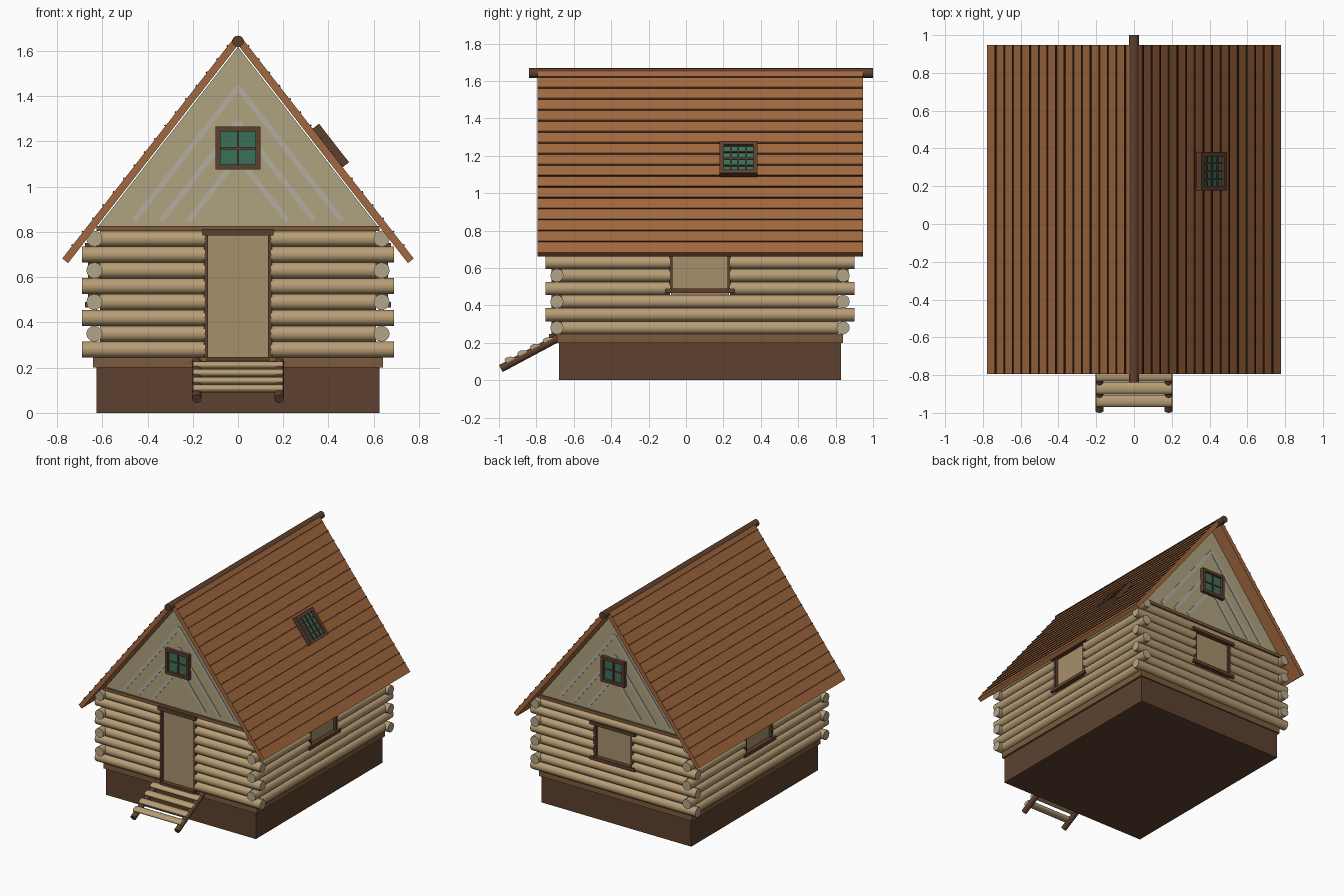
import bpy, bmesh
from math import atan, cos, pi, radians
from mathutils import Matrix, Vector

if "Cube" in bpy.data.objects:
    bpy.data.objects.remove(bpy.data.objects["Cube"])


def mat(name, r, g, b):
    m = bpy.data.materials.new(name)
    m.diffuse_color = (r, g, b, 1)
    m.use_nodes = True
    m.node_tree.nodes["Principled BSDF"].inputs["Base Color"].default_value = m.diffuse_color
    return m


LOG = mat("log_wood", .48, .34, .18)
END = mat("log_end", .45, .38, .26)
DOOR = mat("panel_wood", .39, .28, .15)
DARK = mat("dark_wood", .11, .05, .027)
BASE = mat("foundation_brown", .11, .053, .028)
SILL = mat("sill_brown", .20, .105, .045)
GABLE = mat("plaster", .43, .36, .21)
PALE = mat("pale_strip", .45, .42, .34)
ROOF = mat("roof_boards", .36, .14, .05)
LINE = mat("roof_batten", .06, .026, .012)
GLASS = mat("green_glass", .045, .16, .10)


class Part:
    """Collects boxes and logs in one mesh, placed through a matrix."""

    def __init__(self, name, M=Matrix(), *mats):
        self.name, self.M, self.mats, self.bm = name, M, mats, bmesh.new()

    def box(self, x0, x1, y0, y1, z0, z1, mi=0, rot=Matrix()):
        size = Matrix.Diagonal((x1 - x0, y1 - y0, z1 - z0, 1))
        mid = Matrix.Translation(((x0 + x1) / 2, (y0 + y1) / 2, (z0 + z1) / 2))
        r = bmesh.ops.create_cube(self.bm, size=1, matrix=mid @ rot @ size)
        for f in {f for v in r["verts"] for f in v.link_faces}:
            f.material_index = mi

    def log(self, a, b, r, flat=(1, 1), end=1, seg=12):
        a, b = Vector(a), Vector(b)
        d = b - a
        M = (Matrix.Translation((a + b) / 2) @ d.to_track_quat('Z', 'Y').to_matrix().to_4x4()
             @ Matrix.Diagonal((flat[0], flat[1], 1, 1)))
        res = bmesh.ops.create_cone(self.bm, cap_ends=True, segments=seg, radius1=r,
                                    radius2=r, depth=d.length, matrix=M)
        for f in {f for v in res["verts"] for f in v.link_faces}:
            f.smooth = len(f.verts) == 4
            f.material_index = 0 if f.smooth else end

    def done(self):
        self.bm.transform(self.M)
        bmesh.ops.recalc_face_normals(self.bm, faces=self.bm.faces)
        me = bpy.data.meshes.new(self.name)
        self.bm.to_mesh(me)
        self.bm.free()
        for m in self.mats:
            me.materials.append(m)
        ob = bpy.data.objects.new(self.name, me)
        bpy.context.collection.objects.link(ob)


# Foundation and sill beam
p = Part("foundation", Matrix(), BASE)
p.box(-.625, .625, -.68, .83, 0, .2)
p.done()
p = Part("sill_beam", Matrix(), SILL)
p.box(-.64, .64, -.69, .84, .2, .248)
p.done()


def place(x, y, deg):
    return Matrix.Translation((x, y, 0)) @ Matrix.Rotation(radians(deg), 4, 'Z')


FRONT, BACK = place(0, -.69, 0), place(0, .84, 180)
RIGHT, LEFT = place(.635, .075, 90), place(-.635, .075, -90)


def log_wall(name, M, long, short, long_row, half, cut_rows):
    """Eight stacked logs, every other one long, split around an opening."""
    w = Part(name, M, LOG, END)
    for i in range(8):
        z = .28 + .07 * i
        e = long if i % 2 == long_row else short
        if i in cut_rows:
            for s in (-1, 1):
                w.log((s * half, 0, z), (s * e, 0, z), .0355)
        else:
            w.log((-e, 0, z), (e, 0, z), .0355)
    w.done()


WINDOW_ROWS = range(3, 7)
log_wall("front_wall", FRONT, .69, .61, 0, .145, range(8))
log_wall("back_wall", BACK, .69, .61, 0, .16, WINDOW_ROWS)
log_wall("right_wall", RIGHT, .825, .74, 1, .16, WINDOW_ROWS)
log_wall("left_wall", LEFT, .825, .74, 1, .16, WINDOW_ROWS)

# Door with frame
p = Part("door", FRONT, DOOR)
p.box(-.135, .135, -.008, .012, .245, .79)
p.done()
p = Part("door_frame", FRONT, DARK)
for s in (-1, 1):
    p.box(s * .142 - .009, s * .142 + .009, -.028, .03, .245, .79)
p.box(-.158, .158, -.042, .03, .785, .812)
p.box(-.14, .14, -.042, .03, .218, .248)
p.done()

# Wall windows
for side, M in (("back", BACK), ("right", RIGHT), ("left", LEFT)):
    p = Part(side + "_window_panel", M, DOOR)
    p.box(-.155, .155, -.008, .012, .455, .735)
    p.done()
    p = Part(side + "_window_frame", M, DARK)
    for s in (-1, 1):
        p.box(s * .155 - .009, s * .155 + .009, -.028, .03, .465, .74)
    p.box(-.187, .187, -.042, .03, .465, .49)
    p.box(-.187, .187, -.042, .03, .728, .752)
    p.done()

# Gables with chevron strips, tie beam and small four-pane window
SLOPE = 1.284
A = atan(SLOPE)
for side, M in (("front", FRONT), ("back", BACK)):
    p = Part(side + "_gable", M, GABLE)
    tri = [(-.625, .815), (.625, .815), (0, 1.617)]
    f = p.bm.faces.new([p.bm.verts.new((x, -.012, z)) for x, z in tri])
    ext = bmesh.ops.extrude_face_region(p.bm, geom=[f], use_keep_orig=True)
    for v in ext["geom"]:
        if isinstance(v, bmesh.types.BMVert):
            v.co.y += .035
    p.done()
    p = Part(side + "_gable_strips", M, PALE)
    for top in (1.44, 1.285, 1.13):
        w = (top - .85) / SLOPE
        for s in (-1, 1):
            rot = Matrix.Rotation(s * A, 4, 'Y')
            h = w / cos(A) / 2
            cx, cz = s * w / 2, (top + .85) / 2
            p.box(cx - h, cx + h, -.016, -.010, cz - .012, cz + .012, rot=rot)
    p.done()
    p = Part(side + "_tie_beam", M, SILL)
    p.box(-.625, .625, -.025, .03, .803, .826)
    p.done()
    p = Part(side + "_gable_window", M, DARK, GLASS)
    p.box(-.09, .09, -.022, .02, 1.085, 1.255, 1)
    for s in (-1, 1):
        p.box(s * .088 - .011, s * .088 + .011, -.04, .02, 1.075, 1.265)
        p.box(-.098, .098, -.0395, .02, 1.17 + s * .084 - .011, 1.17 + s * .084 + .011)
    p.box(-.005, .005, -.03, .0, 1.085, 1.255)
    p.box(-.09, .09, -.029, .0, 1.165, 1.175)
    p.done()

# Roof: local x runs down the slope, local z points outward
RUN = .777 / cos(A)
DOWN = Matrix.Translation((0, 0, 1.68)) @ Matrix.Rotation(A, 4, 'Y')
for side, M in (("right", DOWN), ("left", Matrix.Diagonal((-1, 1, 1, 1)) @ DOWN)):
    p = Part(side + "_roof", M, ROOF)
    p.box(.018, RUN, -.793, .947, -.033, 0)
    p.done()
    p = Part(side + "_roof_battens", M, LINE)
    for i in range(1, 17):
        x = RUN * i / 17
        p.box(x - .004, x + .004, -.793, .947, -.005, .005)
    p.done()

p = Part("ridge_log", Matrix(), DARK)
p.log((0, -.84, 1.642), (0, 1.0, 1.642), .026, end=0)
p.done()

# Skylight on the right slope
p = Part("skylight", DOWN, DARK, GLASS)
X, Y, HX, HY = .645, .28, .108, .102
p.box(X - HX + .01, X + HX - .01, Y - HY + .01, Y + HY - .01, -.01, .018, 1)
for s in (-1, 1):
    ex, ey = X + s * (HX - .012), Y + s * (HY - .012)
    p.box(ex - .012, ex + .012, Y - HY, Y + HY, -.01, .036)
    p.box(X - HX, X + HX, ey - .012, ey + .012, -.01, .0355)
for k in (-1, 0, 1):
    p.box(X - HX, X + HX, Y + k * .042 - .004, Y + k * .042 + .004, 0, .026)
    p.box(X + k * .045 - .004, X + k * .045 + .004, Y - HY, Y + HY, 0, .025)
p.done()

# Entrance stairs
p = Part("stair_stringers", Matrix(), DARK)
for s in (-1, 1):
    p.log((s * .183, -.68, .228), (s * .183, -.99, .062), .021, end=0)
p.done()
p = Part("stair_treads", Matrix(), LOG, END)
for i in range(4):
    y, z = -.733 - .068 * i, .211 - .0345 * i
    p.log((-.2, y, z), (.2, y, z), .033, flat=(1, .55) if abs(
        (Vector((1, 0, 0)).to_track_quat('Z', 'Y') @ Vector((1, 0, 0))).y) > .5 else (.55, 1))
p.done()
